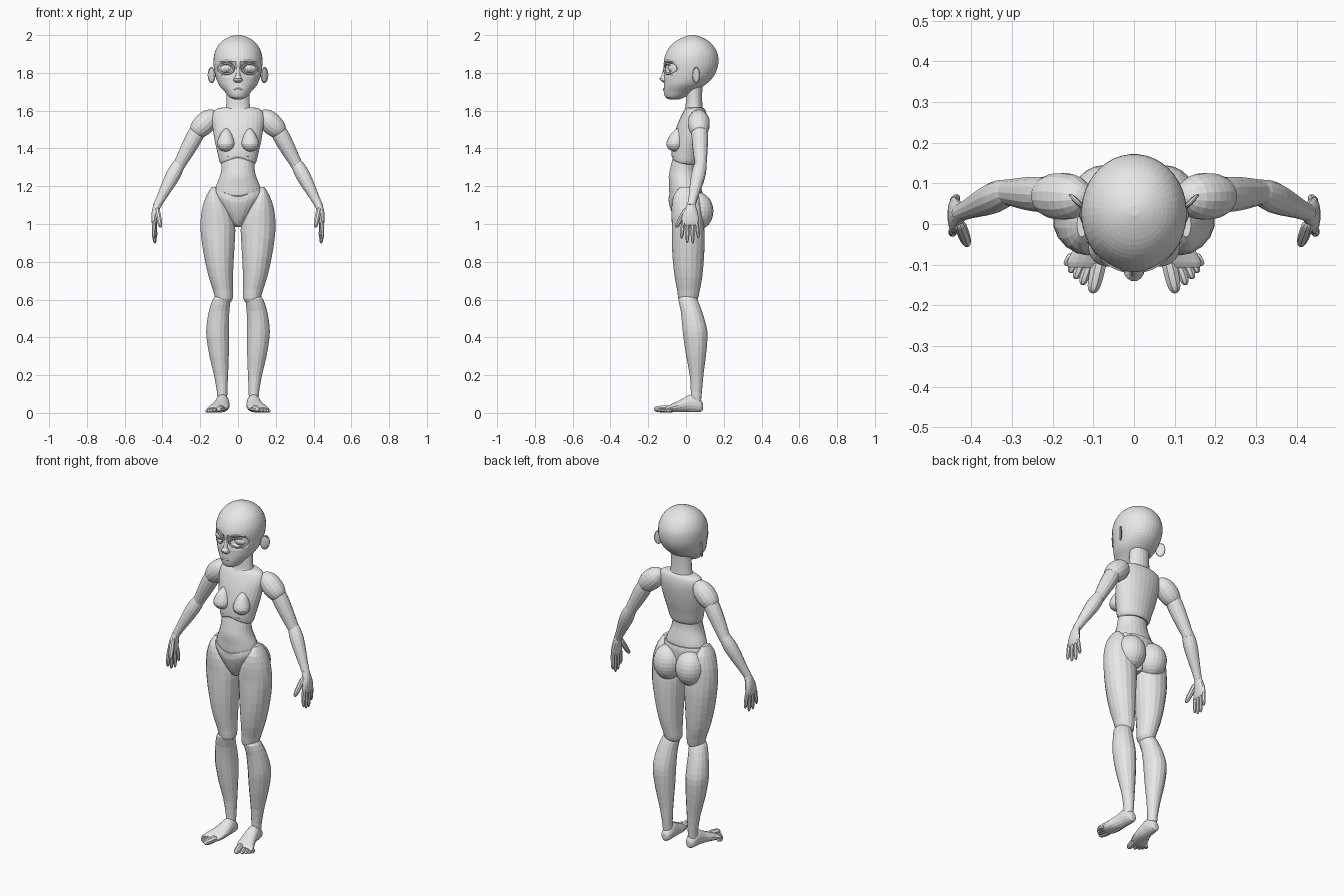
import bpy, bmesh, math
from mathutils import Vector, Matrix

skin = bpy.data.materials.new("clay_grey")
skin.diffuse_color = (0.8, 0.8, 0.8, 1)
X, Y, Z = Vector((1, 0, 0)), Vector((0, 1, 0)), Vector((0, 0, 1))


def finish(bm, name, mirror):
    bmesh.ops.recalc_face_normals(bm, faces=bm.faces)
    me = bpy.data.meshes.new(name)
    bm.to_mesh(me)
    bm.free()
    me.materials.append(skin)
    ob = bpy.data.objects.new(name, me)
    bpy.context.collection.objects.link(ob)
    if mirror:
        ob.modifiers.new("mirror", 'MIRROR').use_mirror_merge = False
    return ob


def spline(rows, steps):
    """Catmull-Rom refinement of the ring table."""
    out = []
    for i in range(len(rows) - 1):
        a, b, c, d = (rows[min(max(k, 0), len(rows) - 1)] for k in range(i - 1, i + 3))
        for s in range(steps):
            t = s / steps
            out.append([0.5 * (2 * q + (r - p) * t + (2 * p - 5 * q + 4 * r - w) * t * t
                               + (3 * q - p - 3 * r + w) * t ** 3)
                        for p, q, r, w in zip(a, b, c, d)])
    return out + [list(rows[-1])]


def loft(name, rows, u=X, v=Y, n=16, steps=3, mirror=False, warp=None):
    """Skin elliptical rings given as (x, y, z, radius_u, radius_v)."""
    bm = bmesh.new()
    rings = []
    for x, y, z, ru, rv in spline(rows, steps):
        ru, rv = max(ru, .002), max(rv, .002)
        ring = []
        for k in range(n):
            a = 2 * math.pi * (k + .5) / n
            ring.append(bm.verts.new(Vector((x, y, z)) + u * ru * math.cos(a) + v * rv * math.sin(a)))
        rings.append(ring)
    for r, s in zip(rings, rings[1:]):
        for k in range(n):
            bm.faces.new((r[k], r[(k + 1) % n], s[(k + 1) % n], s[k]))
    bm.faces.new(rings[0])
    bm.faces.new(rings[-1])
    if warp:
        for vert in bm.verts:
            vert.co = warp(vert.co)
    return finish(bm, name, mirror)


def body(name, table, n, warp=None):
    """Central part from (z, y_front, y_back, half_width)."""
    return loft(name, [(0, (f + b) / 2, z, w, (b - f) / 2) for z, f, b, w in table], n=n, warp=warp)


def limb(name, a, b, radii, n=12, flat=1.0):
    """Mirrored limb from a to b with (fraction, radius) stations."""
    a, b = Vector(a), Vector(b)
    d = (b - a).normalized()
    ref = Y if abs(d.y) < .7 else X
    u = (ref - d * ref.dot(d)).normalized()
    loft(name, [(*a.lerp(b, t), r, r * flat) for t, r in radii], u, d.cross(u), n, 2, True)


CAPSULE = [(0, .3), (.06, .75), (.2, 1), (.55, 1), (.82, .85), (.95, .55), (1, .15)]


def digit(name, a, b, r):
    limb(name, a, b, [(t, r * k) for t, k in CAPSULE], n=8)


def ball(name, c, r, turn=0, mirror=True, seg=20, warp=None):
    bm = bmesh.new()
    bmesh.ops.create_uvsphere(bm, u_segments=seg, v_segments=seg * 2 // 3, radius=1)
    m = Matrix.Rotation(turn, 4, 'Z')
    for v in bm.verts:
        p = warp(v.co.copy()) if warp else v.co
        v.co = Vector(c) + m @ Vector((p.x * r[0], p.y * r[1], p.z * r[2]))
    return finish(bm, name, mirror)


def rim(name, c, rx, rz, thick, place):
    """Oval torus standing in the xz plane, bent by place()."""
    bm = bmesh.new()
    n, m = 28, 6
    g = []
    for i in range(n):
        a = 2 * math.pi * i / n
        g.append([])
        for j in range(m):
            b = 2 * math.pi * j / m
            k = thick * math.cos(b)
            p = Vector(((rx + k) * math.cos(a), thick * math.sin(b), (rz + k) * math.sin(a)))
            g[i].append(bm.verts.new(place(p, Vector(c))))
    for i in range(n):
        for j in range(m):
            bm.faces.new((g[i][j], g[(i + 1) % n][j], g[(i + 1) % n][(j + 1) % m], g[i][(j + 1) % m]))
    finish(bm, name, True)


# Head with hollow eye sockets
def sockets(p):
    d = ((abs(p.x) - .06) / .052) ** 2 + ((p.z - 1.825) / .04) ** 2
    if p.y < 0 and d < 1:
        p.y += .035 * (1 - d)
    return p


body("head", [(1.66, -.09, -.035, .02), (1.672, -.11, -.005, .047), (1.70, -.118, .045, .07),
              (1.735, -.117, .1, .1), (1.775, -.116, .142, .117), (1.82, -.117, .165, .127),
              (1.86, -.118, .172, .13), (1.90, -.108, .168, .126), (1.94, -.085, .148, .109),
              (1.97, -.052, .118, .082), (1.99, -.012, .08, .048), (2.0, .02, .045, .012)], 40, sockets)


# Eyes, lids, ears, nose and mouth
def on_face(p, c):
    q = p + c
    q.y += .025 - .143 * math.sqrt(max(0, 1 - (q.x / .127) ** 2))
    return q


def on_ear(p, c):
    return c + Matrix.Rotation(math.radians(45), 3, 'Z') @ p


ball("eyeball", (.06, -.055, 1.825), (.042, .036, .032))
ball("iris", (.06, -.083, 1.825), (.017, .011, .017), seg=16)
rim("eyelid", (.062, .002, 1.822), .039, .027, .006, on_face)
ball("ear", (.139, .054, 1.788), (.026, .007, .04), math.radians(45))
rim("ear_rim", (.14, .054, 1.788), .022, .038, .005, on_ear)
loft("nose", [(0, -.105, 1.748, .012, .012), (0, -.115, 1.757, .024, .018), (0, -.119, 1.77, .023, .022),
              (0, -.115, 1.785, .013, .016), (0, -.111, 1.82, .01, .01), (0, -.105, 1.845, .008, .006)],
     n=12, steps=2)
ball("lips", (0, -.116, 1.714), (.024, .006, .006), mirror=False, seg=12)

# Neck and trunk
body("neck", [(1.55, -.02, .09, .08), (1.585, -.016, .092, .076), (1.62, -.004, .088, .065),
              (1.67, .0, .086, .061), (1.74, .005, .088, .06)], 20)
body("ribcage", [(1.315, -.065, .06, .085), (1.33, -.077, .068, .098), (1.38, -.077, .08, .11),
                 (1.44, -.07, .095, .124), (1.51, -.052, .107, .135), (1.56, -.032, .11, .14),
                 (1.595, -.014, .105, .13), (1.613, .0, .095, .105), (1.618, .02, .08, .06)], 28,
     lambda p: p + Z * max(0, .035 * (1 - abs(p.x) / .09)) * (p.z < 1.36 and p.y < 0))


def teardrop(p):
    if p.z > 0:
        p.y += .55 * p.z
        p.x *= 1 - .3 * p.z
        p.z *= 1.8
    return p


ball("breast", (.065, -.06, 1.428), (.048, .045, .044), math.radians(12), warp=teardrop)
body("abdomen", [(1.10, -.083, .07, .1), (1.16, -.089, .075, .122), (1.20, -.09, .073, .118),
                 (1.25, -.092, .062, .098), (1.29, -.085, .054, .089), (1.36, -.068, .05, .088)], 24)
body("pelvis", [(.985, -.025, .05, .015), (1.0, -.045, .06, .03), (1.04, -.068, .075, .062),
                (1.09, -.086, .085, .1), (1.13, -.094, .088, .124), (1.165, -.094, .088, .133),
                (1.185, -.091, .083, .13)], 24,
     lambda p: p - Z * (.045 * (1 - abs(p.x) / .133) if p.z > 1.15 and p.y < 0 else 0))
ball("buttock", (.073, .06, 1.068), (.082, .085, .1), seg=22)

# Legs
loft("thigh", [(.076, .01, .585, .035, .04), (.074, .011, .605, .047, .052), (.08, .013, .65, .053, .06),
               (.091, .013, .72, .065, .073), (.1, .012, .82, .079, .083), (.105, .012, .92, .09, .087),
               (.107, .01, 1.0, .093, .085), (.114, .006, 1.08, .078, .083), (.126, .0, 1.15, .042, .066),
               (.128, -.002, 1.195, .012, .03)], n=18, steps=2, mirror=True)
loft("lower_leg", [(.083, .052, .06, .026, .028), (.084, .055, .11, .028, .03), (.09, .056, .2, .038, .037),
                   (.1, .053, .3, .052, .053), (.107, .05, .4, .061, .065), (.107, .044, .46, .061, .065),
                   (.1, .028, .54, .055, .057), (.087, .01, .6, .048, .051), (.084, .008, .622, .032, .035)],
     n=16, steps=2, mirror=True)
loft("foot", [(.08, .09, .034, .012, .015), (.08, .08, .036, .026, .031), (.081, .05, .048, .034, .045),
              (.083, .02, .05, .037, .047), (.088, -.02, .039, .043, .036), (.1, -.065, .028, .052, .025),
              (.113, -.095, .021, .053, .018), (.116, -.108, .018, .045, .012)],
     X, Z, 16, 2, True)
TOES = [(.083, -.085, .103, -.17, .019), (.108, -.09, .128, -.15, .013), (.126, -.088, .145, -.135, .012),
        (.14, -.082, .158, -.12, .011), (.152, -.075, .169, -.102, .01)]
for i, (x, y, x2, y2, r) in enumerate(TOES):
    digit("toe_%d" % (i + 1), (x, y, r + .004), (x2, y2, r), r)

# Arms
limb("shoulder", (.115, .066, 1.592), (.232, .07, 1.478),
     [(0, .012), (.06, .03), (.25, .051), (.5, .058), (.75, .054), (.93, .042), (1, .025)], 16)
limb("upper_arm", (.185, .07, 1.545), (.322, .079, 1.293),
     [(0, .02), (.08, .038), (.3, .044), (.55, .041), (.85, .033), (.97, .03), (1, .018)], 14)
limb("forearm", (.303, .083, 1.335), (.43, .027, 1.095),
     [(0, .015), (.04, .028), (.15, .035), (.32, .038), (.55, .033), (.8, .025), (1, .021)], 14)

# Hands
loft("palm", [(.425, .028, 1.115, .016, .02), (.43, .027, 1.095, .02, .025), (.438, .024, 1.06, .02, .038),
              (.442, .022, 1.025, .017, .046), (.443, .022, 1.0, .013, .044), (.443, .022, .992, .007, .036)],
     n=14, steps=2, mirror=True)
FINGERS = [(-.013, -.024, .922), (.011, .006, .9), (.034, .036, .897), (.055, .066, .925)]
for i, (y, y2, tip) in enumerate(FINGERS):
    digit("finger_%d" % (i + 1), (.443, y, 1.025), (.447 - .004 * i, y2, tip), .0115)
digit("thumb", (.43, .005, 1.085), (.409, -.053, .982), .0145)
